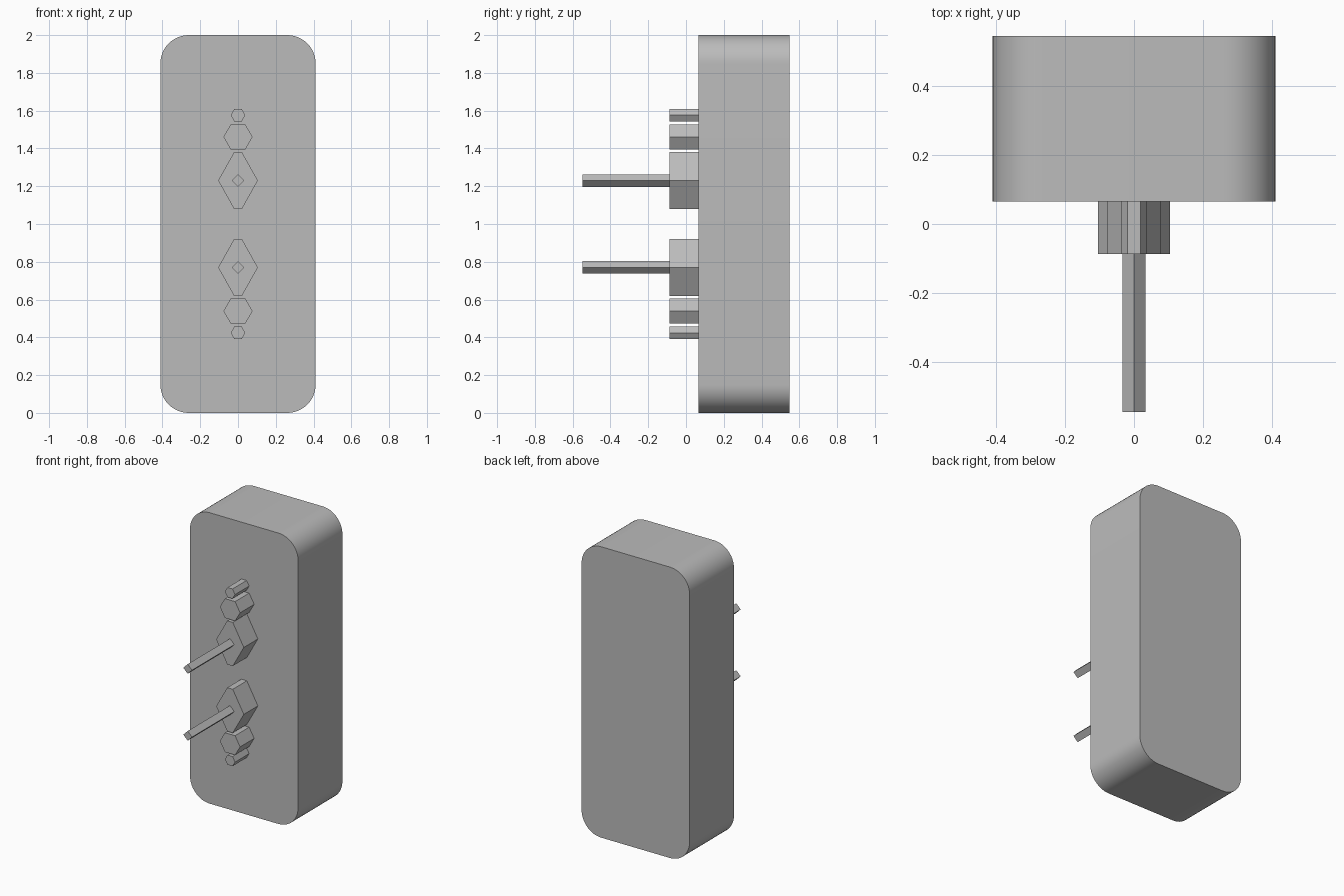
import bpy, bmesh, math

if "Cube" in bpy.data.objects:
    bpy.data.objects.remove(bpy.data.objects["Cube"])

grey = bpy.data.materials.new("plain grey")
grey.diffuse_color = (0.5, 0.5, 0.5, 1)
grey.use_nodes = True
grey.node_tree.nodes["Principled BSDF"].inputs["Base Color"].default_value = grey.diffuse_color


def prism(name, profile, y0, y1, cz, smooth=False):
    """Extrude an (x, z) profile from y0 to y1 around height cz."""
    bm = bmesh.new()
    front = bm.faces.new([bm.verts.new((x, y0, z + cz)) for x, z in profile])
    ext = bmesh.ops.extrude_face_region(bm, geom=[front], use_keep_orig=True)
    for v in ext["geom"]:
        if isinstance(v, bmesh.types.BMVert):
            v.co.y = y1
    bmesh.ops.recalc_face_normals(bm, faces=bm.faces)
    mesh = bpy.data.meshes.new(name)
    bm.to_mesh(mesh)
    bm.free()
    mesh.materials.append(grey)
    obj = bpy.data.objects.new(name, mesh)
    bpy.context.collection.objects.link(obj)
    if smooth:
        bpy.ops.object.select_all(action="DESELECT")
        obj.select_set(True)
        bpy.context.view_layer.objects.active = obj
        bpy.ops.object.shade_smooth_by_angle(angle=math.radians(30))
    return obj


def rounded_rect(hx, hz, r, steps=12):
    pts = []
    for q, (sx, sz) in enumerate([(1, 1), (-1, 1), (-1, -1), (1, -1)]):
        for i in range(steps + 1):
            a = math.pi / 2 * (q + i / steps)
            pts.append((sx * (hx - r) + r * math.cos(a),
                        sz * (hz - r) + r * math.sin(a)))
    return pts


def six_sided(half_w, half_h, tip):
    return [(half_w, 0), (tip, half_h), (-tip, half_h),
            (-half_w, 0), (-tip, -half_h), (tip, -half_h)]


FACE, BLOCK, TIP, BACK = 0.066, -0.087, -0.547, 0.547

# Rounded slab body
prism("body", rounded_rect(0.411, 1.0, 0.15), FACE, BACK, 1.0, smooth=True)

# Blocks and prongs, mirrored about mid height
diamond = [(0.033, 0), (0, 0.033), (-0.033, 0), (0, -0.033)]
for side, s in (("upper", 1), ("lower", -1)):
    prism(f"{side}_diamond_block", six_sided(0.105, 0.15, 0.021), BLOCK, FACE, 1 + s * 0.23)
    prism(f"{side}_large_hexagon", six_sided(0.077, 0.0665, 0.0385), BLOCK, FACE, 1 + s * 0.461)
    prism(f"{side}_small_hexagon", six_sided(0.0385, 0.0333, 0.0193), BLOCK, FACE, 1 + s * 0.576)
    prism(f"{side}_prong", diamond, TIP, BLOCK, 1 + s * 0.23)
